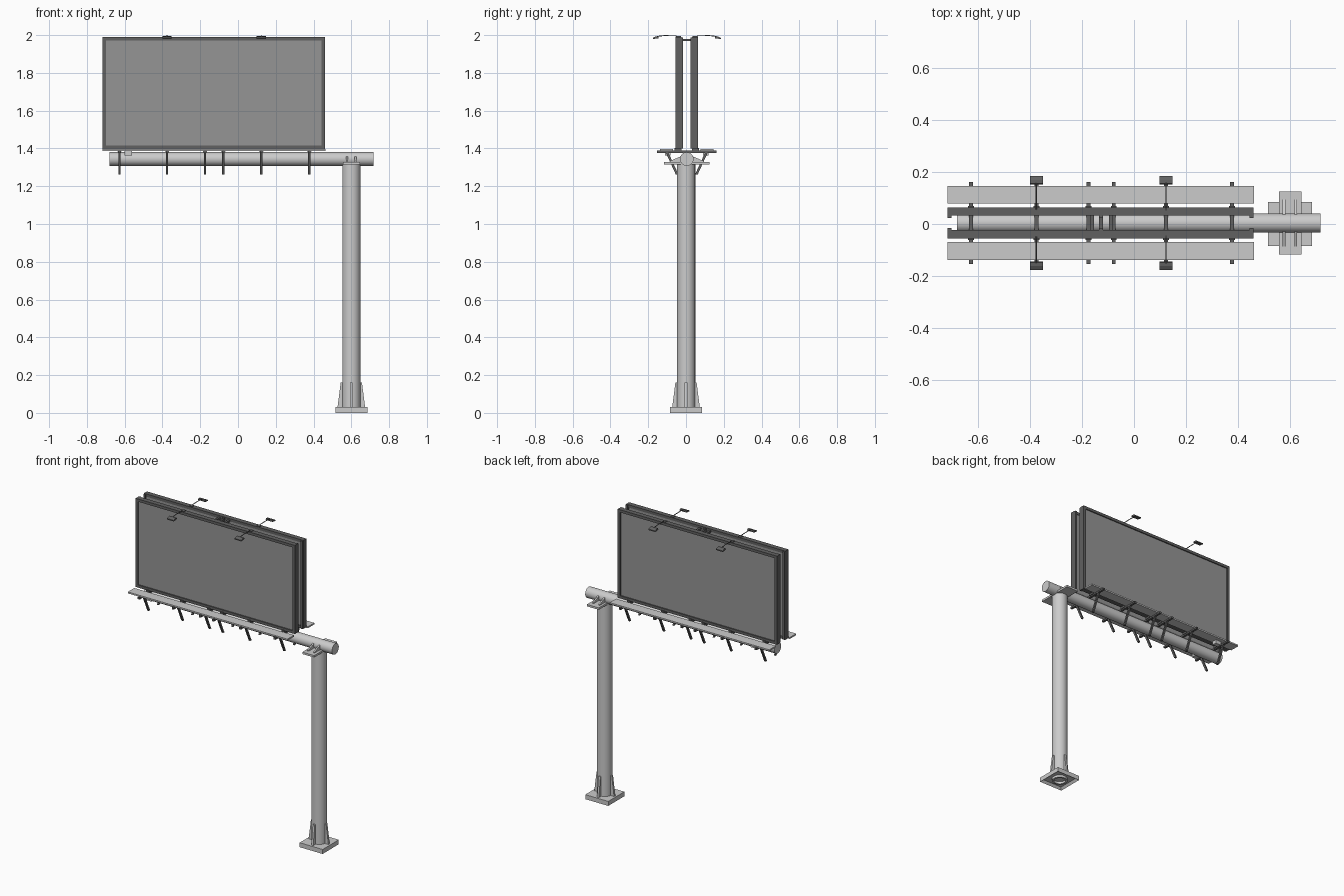
import bpy, bmesh, math
from mathutils import Vector

if "Cube" in bpy.data.objects:
    bpy.data.objects.remove(bpy.data.objects["Cube"])

YC = 0.004   # centre line of beam and panels
PX = 0.6     # pole position
BARS = (-0.627, -0.375, -0.175, -0.078, 0.123, 0.377)
LAMPS = (-0.376, 0.123)


def material(name, v):
    m = bpy.data.materials.new(name)
    m.diffuse_color = (v, v, v, 1)
    m.use_nodes = True
    m.node_tree.nodes["Principled BSDF"].inputs["Base Color"].default_value = m.diffuse_color
    return m


DARK = material("dark_metal", 0.12)
MID = material("screen_grey", 0.3)


def finish(name, bm, mat=None, smooth=False):
    bmesh.ops.recalc_face_normals(bm, faces=bm.faces)
    me = bpy.data.meshes.new(name)
    bm.to_mesh(me)
    bm.free()
    ob = bpy.data.objects.new(name, me)
    bpy.context.collection.objects.link(ob)
    if mat:
        me.materials.append(mat)
    if smooth:
        bpy.ops.object.select_all(action='DESELECT')
        ob.select_set(True)
        bpy.context.view_layer.objects.active = ob
        bpy.ops.object.shade_smooth_by_angle(angle=math.radians(35))
    return ob


def box(name, x0, x1, y0, y1, z0, z1, mat=None):
    bm = bmesh.new()
    bmesh.ops.create_cube(bm, size=1)
    for v in bm.verts:
        v.co = Vector(((x0 + x1) / 2 + v.co.x * (x1 - x0),
                       (y0 + y1) / 2 + v.co.y * (y1 - y0),
                       (z0 + z1) / 2 + v.co.z * (z1 - z0)))
    return finish(name, bm, mat)


def sbox(name, s, x0, x1, a, b, z0, z1, mat=None):
    """Box on side s of the centre line, a..b being the distance from it."""
    y = sorted((YC + s * a, YC + s * b))
    return box(name, x0, x1, y[0], y[1], z0, z1, mat)


def prism(name, profile, axis_pt, u, w, mat=None):
    """Profile (distance along u, height) extruded to width w across u."""
    u = Vector(u)
    side = u.cross(Vector((0, 0, 1))) * w / 2
    bm = bmesh.new()
    a, b = [[bm.verts.new(Vector(axis_pt) + u * r + Vector((0, 0, z)) + side * k)
             for r, z in profile] for k in (-1, 1)]
    bm.faces.new(a)
    bm.faces.new(b[::-1])
    n = len(a)
    for i in range(n):
        bm.faces.new((a[i], a[(i + 1) % n], b[(i + 1) % n], b[i]))
    return finish(name, bm, mat)


def tube(name, base, direction, length, r, wall):
    """Hollow pipe, open at the start and closed at the end."""
    prof = [(r - wall, length - wall), (r - wall, 0), (r, 0), (r, length)]
    rot = Vector((0, 0, 1)).rotation_difference(Vector(direction))
    bm = bmesh.new()
    n = 40
    rings = []
    for rr, h in prof:
        rings.append([bm.verts.new(Vector(base) + rot @ Vector((
            rr * math.cos(i * math.tau / n), rr * math.sin(i * math.tau / n), h))) for i in range(n)])
    for p, q in zip(rings, rings[1:]):
        for i in range(n):
            bm.faces.new((p[i], p[(i + 1) % n], q[(i + 1) % n], q[i]))
    bm.faces.new(rings[0])
    bm.faces.new(rings[-1])
    return finish(name, bm, None, True)


def base_plate():
    # square foot with a shallow recess underneath
    ob = box("base_plate", PX - .085, PX + .085, -.085, .085, 0, .03)
    bm = bmesh.new()
    bm.from_mesh(ob.data)
    bm.normal_update()
    f = [f for f in bm.faces if f.normal.z < -.9]
    bmesh.ops.inset_region(bm, faces=f, thickness=.018)
    bmesh.ops.translate(bm, verts=f[0].verts, vec=(0, 0, .015))
    bm.to_mesh(ob.data)
    bm.free()


# Pole, foot and stiffeners
base_plate()
tube("pole", (PX, 0.001, 0), (0, 0, 1), 1.325, .048, .012)
for i, u in enumerate(((1, 0, 0), (-1, 0, 0), (0, 1, 0), (0, -1, 0))):
    prism(f"base_gusset_{i}", [(.04, .03), (.073, .03), (.056, .162), (.04, .162)],
          (PX, 0, 0), u, .014)

# Horizontal beam
bm = bmesh.new()
bmesh.ops.create_cone(bm, cap_ends=True, segments=40, radius1=.036, radius2=.036, depth=1.398)
for v in bm.verts:
    v.co = Vector((v.co.z + .018, YC + v.co.x, 1.344 + v.co.y))
finish("beam", bm, None, True)

# Saddle under the beam with ribs on both sides
box("saddle_plate", .557, .645, YC - .121, YC + .121, 1.314, 1.327)
for s in (-1, 1):
    for x in (.577, .622):
        prism(f"saddle_rib", [(.02, 1.327), (.09, 1.327), (.09, 1.333), (.032, 1.358), (.02, 1.358)],
              (x, YC, 0), (0, s, 0), .01)

# Cross bars carrying the walkways and panels
for x in BARS:
    box("cross_bar", x - .007, x + .007, YC - .157, YC + .157, 1.376, 1.389, DARK)

for s in (-1, 1):
    side = "front" if s < 0 else "back"
    # walkway and small box below it
    sbox(side + "_walkway", s, -.718, .462, .074, .142, 1.386, 1.396)
    sbox(side + "_control_box", s, -.60, -.56, .085, .115, 1.362, 1.386)
    for x in BARS:
        prism(side + "_strut", [(.098, 1.38), (.112, 1.38), (.058, 1.262), (.044, 1.262)],
              (x, YC, 0), (0, s, 0), .011, DARK)
        sbox(side + "_panel_foot", s, x - .011, x + .011, .028, .066, 1.385, 1.402, DARK)
    # frame, screen and rear studs
    sbox(side + "_frame_top", s, -.718, .46, .028, .06, 1.972, 1.99, DARK)
    sbox(side + "_frame_bottom", s, -.718, .46, .028, .06, 1.398, 1.416, DARK)
    sbox(side + "_frame_left", s, -.718, -.70, .028, .06, 1.416, 1.972, DARK)
    sbox(side + "_frame_right", s, .442, .46, .028, .06, 1.416, 1.972, DARK)
    sbox(side + "_screen", s, -.70, .442, .031, .053, 1.416, 1.972, MID)
    for x in (-.71, -.127, .452):
        sbox(side + "_rear_stud", s, x - .007, x + .007, .02, .031, 1.40, 1.988, DARK)
    # lamps on curved arms
    for x in LAMPS:
        sbox(side + "_lamp_mount", s, x - .01, x + .01, .03, .056, 1.986, 1.994, DARK)
        cu = bpy.data.curves.new(side + "_lamp_arm", 'CURVE')
        cu.dimensions = '3D'
        cu.bevel_depth = .0025
        cu.bevel_resolution = 1
        cu.use_fill_caps = True
        sp = cu.splines.new('POLY')
        pts = [(.045, 1.99), (.06, 1.9965), (.12, 1.9975), (.15, 1.994), (.165, 1.989)]
        sp.points.add(len(pts) - 1)
        for p, (y, z) in zip(sp.points, pts):
            p.co = (x, YC + s * y, z, 1)
        cu.materials.append(DARK)
        bpy.context.collection.objects.link(bpy.data.objects.new(side + "_lamp_arm", cu))
        prism(side + "_lamp_head",
              [(.148, 1.987), (.152, 1.994), (.166, 1.993), (.18, 1.986), (.18, 1.979), (.15, 1.983)],
              (x, YC, 0), (0, s, 0), .05, DARK)

# Spacers joining the two panels near the top
for x in (-.16, -.127, -.09):
    box("panel_spacer", x - .007, x + .007, YC - .03, YC + .03, 1.968, 1.98, DARK)
